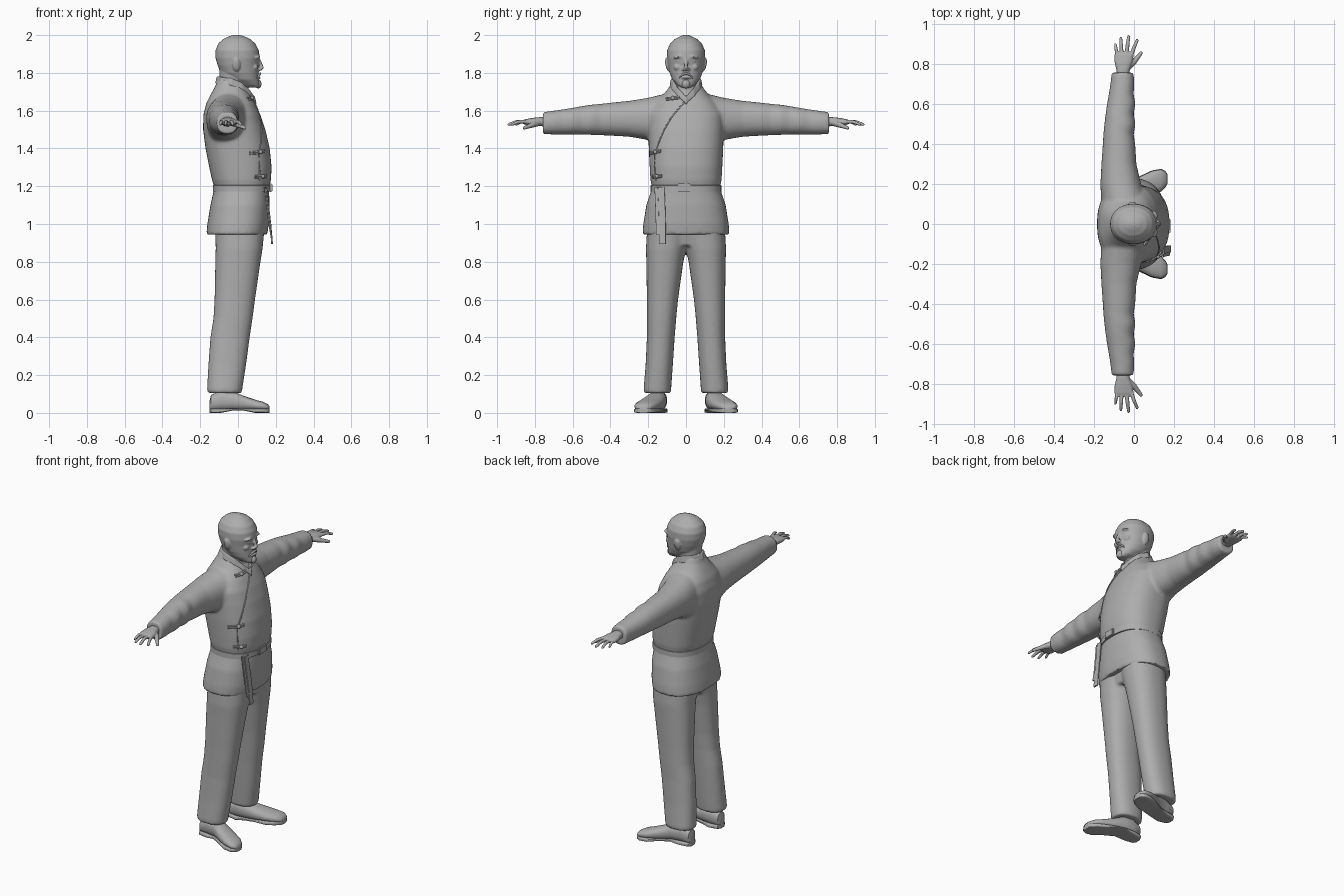
import bpy, bmesh, math
from mathutils import Vector, Matrix

grey = bpy.data.materials.new("clay grey")
grey.diffuse_color = (0.42, 0.42, 0.42, 1)


def se(v, p):
    return math.copysign(abs(v) ** (2 / p), v)


def skin(bm, rings):
    """Bridge closed rings of points and cap both ends."""
    vs = [[bm.verts.new(p) for p in r] for r in rings]
    n = len(vs[0])
    for a, b in zip(vs, vs[1:]):
        for i in range(n):
            bm.faces.new((a[i], a[(i + 1) % n], b[(i + 1) % n], b[i]))
    bm.faces.new(vs[0][::-1])
    bm.faces.new(vs[-1])


def loft(bm, axis, rows, p=2.2, side=1, n=40):
    """rows: position on axis, then min/max on the two other axes."""
    rings = []
    for t, a0, a1, b0, b1 in rows:
        ring = []
        for i in range(n):
            w = math.tau * i / n
            a = (a0 + a1) / 2 + (a1 - a0) / 2 * se(math.cos(w), p)
            b = (b0 + b1) / 2 + (b1 - b0) / 2 * se(math.sin(w), p)
            x, y, z = {'x': (t, a, b), 'y': (a, t, b), 'z': (a, b, t)}[axis]
            ring.append((x, y * side, z))
        rings.append(ring)
    skin(bm, rings)


def tube(bm, pts, radii, side=1, n=10):
    pts = [Vector((x, y * side, z)) for x, y, z in pts]
    rings = []
    for i, c in enumerate(pts):
        d = pts[min(i + 1, len(pts) - 1)] - pts[max(i - 1, 0)]
        q = d.to_track_quat('Z', 'Y')
        rings.append([c + q @ Vector((math.cos(math.tau * k / n), math.sin(math.tau * k / n), 0)) * radii[i]
                      for k in range(n)])
    skin(bm, rings)


def blob(bm, c, r, rot=0):
    bmesh.ops.create_uvsphere(bm, u_segments=20, v_segments=12, radius=1,
                              matrix=Matrix.Translation(c) @ Matrix.Rotation(rot, 4, 'X') @ Matrix.Diagonal((*r, 1)))


def finish(bm, name, voxel=0, smooth=0, angle=50):
    bmesh.ops.recalc_face_normals(bm, faces=bm.faces)
    me = bpy.data.meshes.new(name)
    bm.to_mesh(me)
    bm.free()
    me.materials.append(grey)
    ob = bpy.data.objects.new(name, me)
    bpy.context.collection.objects.link(ob)
    bpy.ops.object.select_all(action='DESELECT')
    ob.select_set(True)
    bpy.context.view_layer.objects.active = ob
    if voxel:
        m = ob.modifiers.new("blend", 'REMESH')
        m.mode, m.voxel_size, m.use_smooth_shade = 'VOXEL', voxel, True
        s = ob.modifiers.new("soften", 'SMOOTH')
        s.factor, s.iterations = 0.5, smooth
        bpy.ops.object.modifier_apply(modifier="blend")
        bpy.ops.object.modifier_apply(modifier="soften")
    bpy.ops.object.shade_smooth_by_angle(angle=math.radians(angle))
    return ob


# jacket: torso and both sleeves blended together
TORSO = [(.945, -.168, .155, .23), (1.0, -.162, .163, .226), (1.1, -.146, .167, .21), (1.17, -.13, .165, .187),
         (1.2, -.126, .167, .181), (1.23, -.137, .174, .188), (1.3, -.152, .178, .192), (1.4, -.172, .168, .197),
         (1.5, -.185, .145, .2), (1.58, -.183, .118, .2), (1.64, -.168, .09, .165), (1.69, -.142, .062, .115),
         (1.73, -.12, .035, .085), (1.765, -.108, .01, .068)]


def section(z):
    for a, b in zip(TORSO, TORSO[1:]):
        if a[0] <= z <= b[0]:
            f = (z - a[0]) / (b[0] - a[0])
            return [p + (q - p) * f for p, q in zip(a, b)]
    return TORSO[0] if z < TORSO[0][0] else TORSO[-1]


def front(y, z, off=0.0):
    """Point on the chest side of the jacket."""
    _, x0, x1, w = section(z)
    k = max(0, 1 - min(1, abs(y) / w) ** 2.4) ** (1 / 2.4)
    return ((x0 + x1) / 2 + (x1 - x0) / 2 * k + off, y, z)


bm = bmesh.new()
loft(bm, 'z', [(z, a, b, -w, w) for z, a, b, w in TORSO], 2.4, n=64)
for s in (1, -1):
    loft(bm, 'y', [(.06, -.15, .07, 1.40, 1.69), (.13, -.165, .06, 1.40, 1.685), (.2, -.168, .035, 1.445, 1.668),
                   (.3, -.163, .012, 1.462, 1.652), (.4, -.156, .006, 1.468, 1.642), (.45, -.153, -.002, 1.47, 1.636),
                   (.5, -.148, .008, 1.472, 1.632), (.55, -.142, -.002, 1.473, 1.624), (.6, -.135, .007, 1.474, 1.615),
                   (.65, -.126, -.002, 1.474, 1.607), (.7, -.118, .002, 1.474, 1.6), (.757, -.112, -.002, 1.476, 1.592)],
         2.2, s)
finish(bm, "jacket", .009, 5)

# trousers
bm = bmesh.new()
loft(bm, 'z', [(.885, -.1, .11, -.09, .09), (.99, -.115, .135, -.19, .19)], 2.4)
for s in (1, -1):
    loft(bm, 'z', [(.105, -.158, .018, .082, .22), (.12, -.164, .022, .079, .225), (.25, -.157, .042, .07, .214),
                   (.4, -.146, .062, .06, .207), (.5, -.13, .077, .052, .207), (.6, -.124, .09, .042, .207),
                   (.8, -.12, .119, .014, .21), (.87, -.118, .13, -.002, .212), (.99, -.12, .142, -.03, .205)], 2.3, s)
finish(bm, "trousers", .009, 4)

# shoes: upper and sole with a raised arch
SHOE = [(-.152, .13, .165, .06), (-.143, .112, .182, .095), (-.09, .1, .192, .118), (-.03, .104, .203, .115),
        (.03, .12, .237, .09), (.09, .142, .265, .07), (.135, .165, .273, .058), (.158, .187, .262, .046),
        (.167, .205, .245, .034)]
for s, tag in ((1, "left"), (-1, "right")):
    bm = bmesh.new()
    loft(bm, 'x', [(x, a, b, .012, z) for x, a, b, z in SHOE], 2.3, s)
    finish(bm, tag + "_shoe")
    bm = bmesh.new()
    loft(bm, 'x', [(x, a - .003, b + .003, .012 if -.04 < x < .04 else 0, .024) for x, a, b, z in SHOE], 5, s)
    finish(bm, tag + "_sole")

# hands: palm, four fingers and a thumb
for s, tag in ((1, "left"), (-1, "right")):
    bm = bmesh.new()
    loft(bm, 'y', [(.73, -.085, -.025, 1.515, 1.565), (.77, -.088, -.022, 1.518, 1.566), (.81, -.097, -.008, 1.52, 1.562),
                   (.845, -.098, -.002, 1.523, 1.556), (.862, -.09, -.01, 1.53, 1.55)], 2.4, s)
    for x0, y0, x1, y1, r in ((-.085, .84, -.093, .905, .0085), (-.062, .85, -.066, .936, .0095),
                              (-.037, .85, -.027, .945, .01), (-.013, .845, .016, .927, .0095)):
        tube(bm, [(x0, y0, 1.542), ((x0 + x1) / 2, (y0 + y1) / 2, 1.541), (x1, y1 - .007, 1.527), (x1, y1, 1.525)],
             [r * 1.1, r, r * .8, r * .4], s)
    tube(bm, [(-.03, .785, 1.535), (.0, .812, 1.525), (.022, .838, 1.515), (.037, .858, 1.508), (.04, .863, 1.507)],
         [.018, .015, .011, .009, .004], s)
    finish(bm, tag + "_hand", .0035, 3)

# head with neck, jaw, ears, nose, brows and cheeks
bm = bmesh.new()
loft(bm, 'z', [(z, a, b, -w, w) for z, a, b, w in (
    (1.722, .06, .112, .022), (1.735, .01, .116, .046), (1.765, -.05, .111, .073), (1.8, -.09, .11, .087),
    (1.84, -.108, .109, .095), (1.88, -.119, .115, .101), (1.92, -.119, .11, .1), (1.955, -.105, .092, .084),
    (1.98, -.077, .064, .058), (1.995, -.045, .03, .028), (2.001, -.02, .008, .01))], 2.1)
loft(bm, 'z', [(1.64, -.1, .075, -.085, .085), (1.7, -.1, .055, -.074, .074), (1.76, -.097, .045, -.068, .068),
               (1.83, -.1, .04, -.07, .07)], 2)
for s in (1, -1):
    blob(bm, (-.008, .098 * s, 1.843), (.021, .011, .036), -.2 * s)
    blob(bm, (.096, .04 * s, 1.885), (.022, .028, .009), -.15 * s)
    blob(bm, (.088, .043 * s, 1.83), (.018, .022, .018))
    blob(bm, (.093, .037 * s, 1.863), (.014, .015, .007))
    blob(bm, (.115, .013 * s, 1.819), (.013, .009, .008))
tube(bm, [(.1, 0, 1.885), (.118, 0, 1.85), (.127, 0, 1.826), (.118, 0, 1.814)], [.009, .011, .013, .007])
blob(bm, (.106, 0, 1.773), (.016, .026, .006))
finish(bm, "head", .0045, 3)

# moustache and goatee
bm = bmesh.new()
for s in (1, -1):
    tube(bm, [(.117, 0, 1.797), (.114, .018 * s, 1.792), (.103, .034 * s, 1.777), (.096, .038 * s, 1.763)],
         [.007, .007, .005, .002])
blob(bm, (.107, 0, 1.741), (.018, .022, .024))
finish(bm, "beard", .004, 2)

# collar bands meeting in a V
bm = bmesh.new()
for s in (1, -1):
    path = [(-.112, 0, 1.762), (-.09, .05, 1.758), (-.035, .078, 1.752), (.02, .067, 1.73),
            (.06, .04, 1.695), (.09, -.004, 1.652)]
    rings = []
    for x, y, z in path:
        out = Vector((x + .03, y, 0)).normalized() * .006
        c = Vector((x, y * s, z))
        out.y *= s
        up = Vector((-out.x * .8, -out.y * .8, .02))
        rings.append([c + out - up, c + out + up, c - out + up, c - out - up])
    skin(bm, rings)
finish(bm, "collar", .004, 3)

# belt, buckle and hanging ends
bm = bmesh.new()
loft(bm, 'z', [(z, -.129 - o, .169 + o, -.183 - o, .183 + o)
               for z, o in ((1.172, -.004), (1.173, .004), (1.205, .004), (1.206, -.004))], 2.4, n=64)
finish(bm, "belt", angle=35)
bm = bmesh.new()
bmesh.ops.create_cube(bm, size=1, matrix=Matrix.Translation(front(-.01, 1.192, .008)) @ Matrix.Diagonal((.016, .072, .044, 1)))
bmesh.ops.bevel(bm, geom=bm.edges[:], offset=.004, segments=2, affect='EDGES')
finish(bm, "buckle")
bm = bmesh.new()
for y, z0, dx in ((-.125, .895, .006), (-.142, .945, 0)):
    loft(bm, 'z', [(z, x + dx - .004, x + dx + .005, y - .018 + k, y + .018 + k)
                   for z, x, k in ((z0, .174, 0), (1.0, .165, 0), (1.1, .153, -.003), (1.195, .142, -.007))], 6)
finish(bm, "belt_ends")

# overlapping front flap seam
bm = bmesh.new()
seam = [(-.005, 1.65), (-.04, 1.61), (-.08, 1.56), (-.115, 1.5), (-.145, 1.43), (-.165, 1.37), (-.165, 1.3), (-.16, 1.23)]
tube(bm, [front(y, z) for y, z in seam], [.004] * len(seam))
finish(bm, "flap_seam")

# knotted cord fasteners
bm = bmesh.new()
for ya, yb, z, dz in ((-.19, -.135, 1.375, .012), (-.178, -.13, 1.25, .004), (-.105, -.035, 1.662, .008)):
    ys = [ya + (yb - ya) * i / 4 for i in range(5)]
    for off in (-.004, .004):
        tube(bm, [front(y, z + dz * i / 4 + off, .004) for i, y in enumerate(ys)], [.005] * 5)
    blob(bm, front((ya + yb) / 2, z + dz / 2, .008), (.011, .011, .011))
finish(bm, "cord_fasteners")
